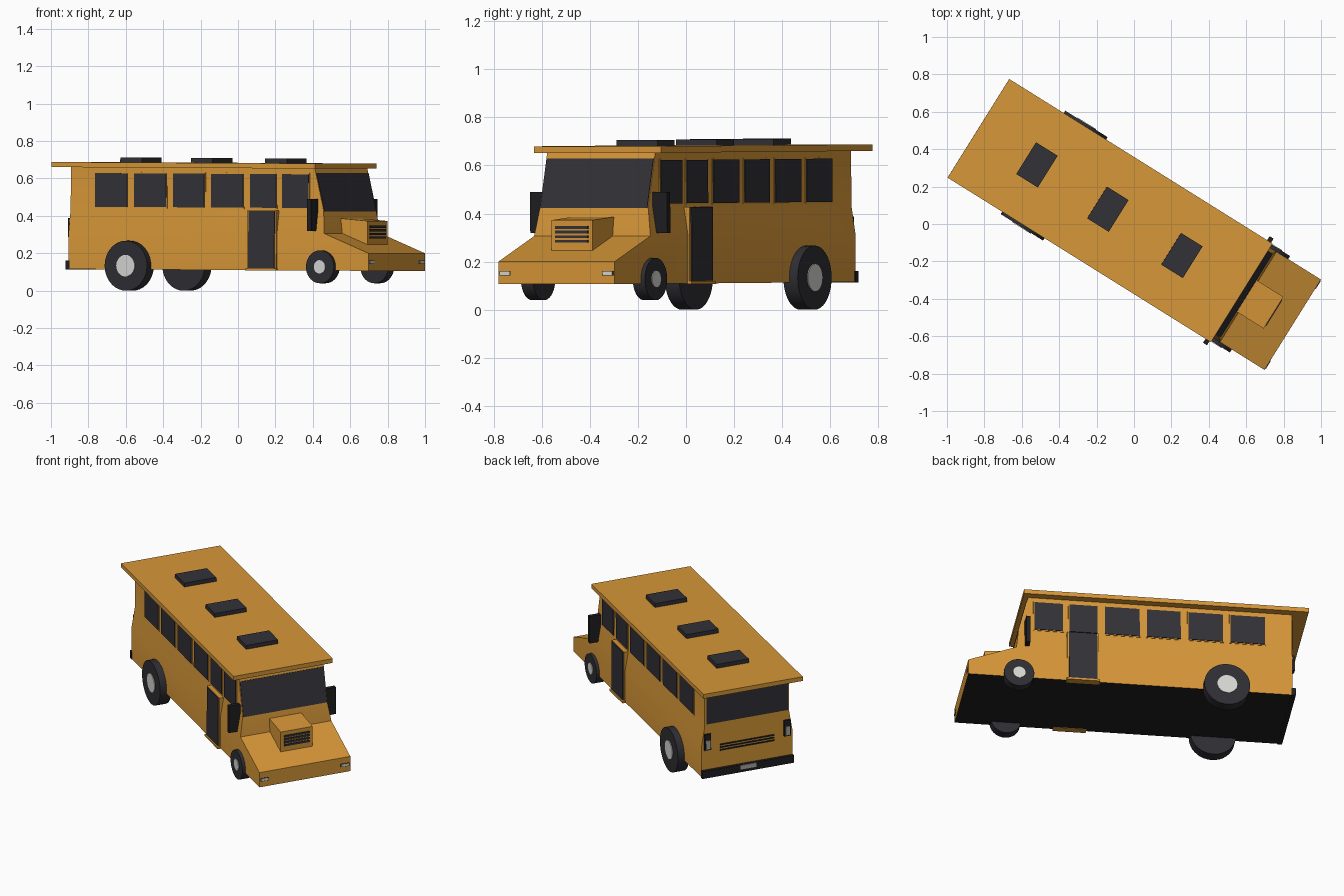
import bpy, bmesh, math
from mathutils import Matrix

if "Cube" in bpy.data.objects:
    bpy.data.objects.remove(bpy.data.objects["Cube"])

# Local frame: x forward along the bus, y to its left, z up; then placed diagonally
PLACE = (Matrix.Rotation(math.radians(-32), 4, 'Z') @ Matrix.Rotation(0.005, 4, 'Y')
         @ Matrix.Translation((0, -0.007, 0)))


def material(name, r, g, b):
    m = bpy.data.materials.new(name)
    m.diffuse_color = (r, g, b, 1)
    m.use_nodes = True
    m.node_tree.nodes["Principled BSDF"].inputs["Base Color"].default_value = m.diffuse_color
    return m


ORANGE = material("bus_orange", 0.68, 0.31, 0.04)
GLASS = material("dark_glass", 0.031, 0.031, 0.039)
RUBBER = material("rubber", 0.028, 0.028, 0.034)
BLACK = material("black_trim", 0.014, 0.014, 0.016)
HUB = material("hub_grey", 0.68, 0.68, 0.66)
LAMP = material("lamp_grey", 0.42, 0.40, 0.37)


def finish(bm, name, *mats, smooth=False):
    bmesh.ops.recalc_face_normals(bm, faces=bm.faces)
    me = bpy.data.meshes.new(name)
    bm.to_mesh(me)
    bm.free()
    ob = bpy.data.objects.new(name, me)
    bpy.context.collection.objects.link(ob)
    for m in mats:
        me.materials.append(m)
    ob.matrix_world = PLACE
    if smooth:
        bpy.context.view_layer.objects.active = ob
        ob.select_set(True)
        bpy.ops.object.shade_smooth_by_angle(angle=math.radians(25))
        ob.select_set(False)
    return ob


def prism(name, profile, y0, y1, mat):
    """Side profile (x, z) extruded across the bus."""
    bm = bmesh.new()
    a = [bm.verts.new((x, y0, z)) for x, z in profile]
    b = [bm.verts.new((x, y1, z)) for x, z in profile]
    n = len(profile)
    bm.faces.new(a)
    bm.faces.new(b)
    for i in range(n):
        j = (i + 1) % n
        bm.faces.new((a[i], a[j], b[j], b[i]))
    return finish(bm, name, mat)


def box(name, x0, x1, y0, y1, z0, z1, mat):
    return prism(name, [(x0, z0), (x1, z0), (x1, z1), (x0, z1)], y0, y1, mat)


def disc(name, x, y, z, r, depth, mat, seg=36):
    bm = bmesh.new()
    bmesh.ops.create_cone(bm, cap_ends=True, segments=seg, radius1=r, radius2=r, depth=depth,
                          matrix=Matrix.Translation((x, y, z)) @ Matrix.Rotation(math.pi / 2, 4, 'X'))
    return finish(bm, name, mat, smooth=True)


# Body shell: side outline with the upper walls set in above the belt line
outline = [(-.887, .111), (1.004, .111), (1.004, .205), (.723, .31), (.708, .43),
           (.65, .66), (-.887, .66), (-.887, .43), (-.887, .31)]
bm = bmesh.new()
sides = []
for s in (-1, 1):
    vs = [bm.verts.new((x, s * (.285 if z < .4 else .265), z)) for x, z in outline]
    sides.append(vs)
    for idx in ((0, 1, 2, 3, 8), (8, 3, 4, 7), (7, 4, 5, 6)):
        bm.faces.new([vs[i] for i in idx])
for i in range(9):
    j = (i + 1) % 9
    f = bm.faces.new((sides[0][i], sides[0][j], sides[1][j], sides[1][i]))
    f.material_index = 1 if i == 0 else 0   # dark underside
finish(bm, "body", ORANGE, BLACK, smooth=True)

# Roof slab and hatches
box("roof", -.98, .68, -.311, .311, .656, .683, ORANGE)
for x in (-.611, -.164, .303):
    box("roof_hatch", x - .068, x + .068, -.1, .1, .68, .708, GLASS)

# Windscreen
prism("windscreen", [(.704, .425), (.653, .63), (.661, .632), (.712, .427)], -.262, .262, GLASS)

# Engine housing with grille bars
prism("engine_housing", [(.70, .28), (.882, .24), (.882, .377), (.70, .391)], -.1, .1, ORANGE)
for i in range(4):
    z = .283 + i * .019
    box("grille_bar", .88, .887, -.08, .08, z, z + .012, GLASS)

# Windows, doors, mirrors and lights on both sides
windows = [(-.73, -.528), (-.485, -.283), (-.238, -.042), (.001, .203), (.247, .411), (.449, .615)]
for s in (-1, 1):
    for a, b in windows:
        ya, yb = s * .262, s * .268
        box("window_frame", a - .006, b + .006, ya, yb, .439, .631, ORANGE)
        box("side_window", a, b, ya, s * .272, .445, .625, GLASS)
    box("door_frame", .243, .427, s * .26, s * .292, .111, .43, ORANGE)
    box("door", .253, .417, s * .26, s * .297, .122, .428, GLASS)
    box("door_step", .238, .432, s * .26, s * .304, .109, .121, ORANGE)
    box("mirror", .648, .672, s * .262, s * .336, .322, .493, BLACK)
    box("headlight_rim", 1.0, 1.006, s * .225, s * .279, .147, .167, BLACK)
    box("headlight", 1.0, 1.008, s * .229, s * .275, .150, .164, HUB)
    box("tail_light_case", -.9, -.88, s * .23, s * .27, .283, .383, BLACK)
    box("tail_light", -.904, -.895, s * .237, s * .263, .29, .345, LAMP)
    # Wheels
    for end, x, r, y0, y1, h in (("rear", -.5, .1335, .256, .326, .058),
                                 ("front", .71, .088, .245, .304, .036)):
        disc(end + "_tyre", x, s * (y0 + y1) / 2, .131, r, y1 - y0, RUBBER)
        disc(end + "_hub", x, s * y1, .131, h, .008, HUB, 24)

# Rear window, vent, bumper and plate
box("rear_window", -.893, -.88, -.255, .255, .445, .625, GLASS)
for i in range(3):
    z = .262 + i * .017
    box("rear_vent", -.892, -.88, -.17, .17, z, z + .008, BLACK)
box("rear_bumper", -.905, -.88, -.287, .287, .109, .156, BLACK)
box("rear_plate", -.91, -.9, -.05, .05, .128, .154, LAMP)
